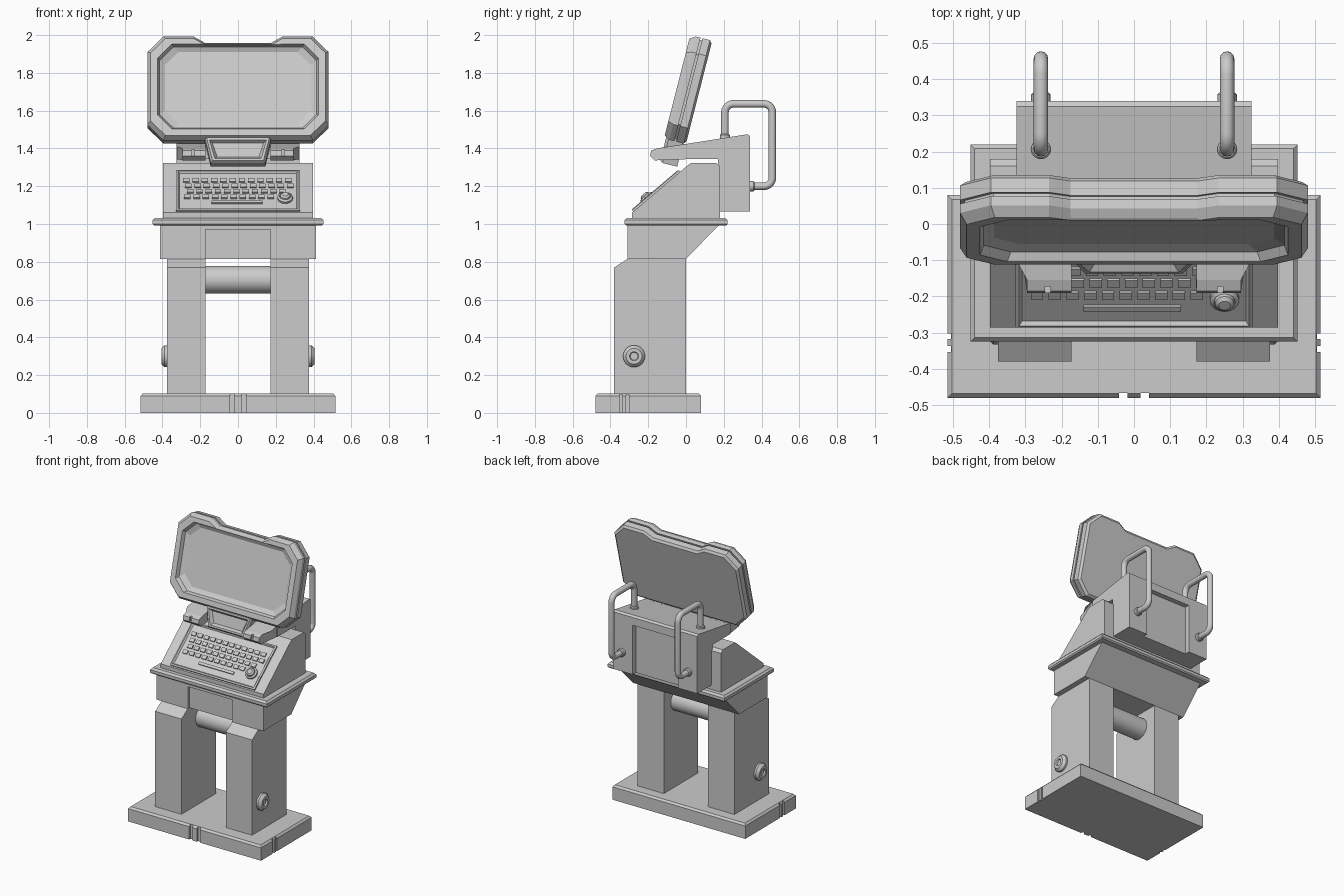
import bpy, bmesh, math
from mathutils import Matrix, Vector

if "Cube" in bpy.data.objects:
    bpy.data.objects.remove(bpy.data.objects["Cube"])

ID = Matrix.Identity(4)


def finish(name, bm, smooth=False):
    bmesh.ops.recalc_face_normals(bm, faces=bm.faces)
    me = bpy.data.meshes.new(name)
    bm.to_mesh(me)
    bm.free()
    ob = bpy.data.objects.new(name, me)
    bpy.context.collection.objects.link(ob)
    if smooth:
        shade(ob)
    return ob


def shade(ob):
    bpy.ops.object.select_all(action='DESELECT')
    ob.select_set(True)
    bpy.context.view_layer.objects.active = ob
    bpy.ops.object.shade_smooth_by_angle(angle=math.radians(35))


def loft(name, rings, mat=ID, smooth=False):
    """Skin (points, depth) rings; points are local x/z, depth is local y."""
    bm = bmesh.new()
    loops = [[bm.verts.new(mat @ Vector((x, d, z))) for x, z in pts] for pts, d in rings]
    n = len(loops[0])
    for a, b in zip(loops, loops[1:]):
        for i in range(n):
            j = (i + 1) % n
            bm.faces.new((a[i], a[j], b[j], b[i]))
    bm.faces.new(loops[0])
    bm.faces.new(loops[-1])
    return finish(name, bm, smooth)


def prism(name, profile, x0, x1):
    """Extrude a (y, z) profile along x."""
    turn = Matrix(((0, 1, 0, 0), (1, 0, 0, 0), (0, 0, 1, 0), (0, 0, 0, 1)))
    return loft(name, [(profile, x0), (profile, x1)], turn)


def boxes(name, spans, mat=ID, bevel=0):
    """Several boxes (x0, x1, y0, y1, z0, z1) in one mesh."""
    bm = bmesh.new()
    for x0, x1, y0, y1, z0, z1 in spans:
        m = Matrix.Translation(((x0 + x1) / 2, (y0 + y1) / 2, (z0 + z1) / 2))
        bmesh.ops.create_cube(bm, size=1, matrix=mat @ m @ Matrix.Diagonal((x1 - x0, y1 - y0, z1 - z0, 1)))
    if bevel:
        bmesh.ops.bevel(bm, geom=bm.edges[:], offset=bevel, segments=1, affect='EDGES')
    return finish(name, bm)


def cut(ob, cutter):
    cutter.hide_render = True
    cutter.hide_viewport = True
    mod = ob.modifiers.new("cut", 'BOOLEAN')
    mod.object = cutter
    mod.solver = 'EXACT'


def circle(r, n=32, cx=0, cz=0):
    return [(cx + r * math.cos(2 * math.pi * i / n), cz + r * math.sin(2 * math.pi * i / n)) for i in range(n)]


def rect(hx, z0, z1):
    return [(-hx, z0), (hx, z0), (hx, z1), (-hx, z1)]


def plate(name, hx, y0, y1, levels):
    """Horizontal slab from (inset, z) levels."""
    turn = Matrix(((1, 0, 0, 0), (0, 0, 1, 0), (0, 1, 0, 0), (0, 0, 0, 1)))
    return loft(name, [(rect(hx - d, y0 + d, y1 - d), z) for d, z in levels], turn)


# Base slab with paired notches at the front and sides
base = plate("base", 0.515, -0.48, 0.08, [(0, 0), (0, 0.09), (0.012, 0.103)])
slots = [(s * 0.03 - 0.012, s * 0.03 + 0.012, -0.5, -0.467, -0.02, 0.12) for s in (-1, 1)]
slots += [(min(s * 0.505, s * 0.53), max(s * 0.505, s * 0.53), y - 0.008, y + 0.008, -0.02, 0.12)
          for s in (-1, 1) for y in (-0.345, -0.31)]
cut(base, boxes("base_notch_cutter", slots))

# Legs, cross tube and side knobs
for s, side in ((-1, "left"), (1, "right")):
    prism(side + "_leg", [(-0.38, 0.1), (-0.38, 0.77), (-0.31, 0.815), (0, 0.815), (0, 0.1)], s * 0.172, s * 0.375)
    m = Matrix.Translation((s * 0.37, -0.275, 0.3)) @ Matrix.Rotation(-s * math.pi / 2, 4, 'Z')
    loft(side + "_side_knob", [(circle(r), d) for r, d in
         ((0.058, -0.01), (0.058, 0.018), (0.042, 0.036), (0.024, 0.036), (0.02, 0.026))], m, True)
m = Matrix.Translation((0, -0.15, 0.705)) @ Matrix.Rotation(-math.pi / 2, 4, 'Z')
loft("cross_tube", [(circle(0.073), -0.18), (circle(0.073), 0.18)], m, True)

# Apron under the table, with a recessed front panel
apron = prism("apron", [(-0.31, 0.815), (-0.31, 1.0), (0.18, 1.0), (0, 0.815)], -0.413, 0.413)
cut(apron, boxes("apron_cutter", [(-0.172, 0.172, -0.35, -0.29, 0.79, 0.97)]))

# Table plate
plate("table_plate", 0.452, -0.325, 0.22, [(0.008, 0.992), (0, 1.0), (0, 1.02), (0.012, 1.033)])

# Sloped console body
prism("console_body", [(-0.286, 1.03), (-0.286, 1.06), (0.0, 1.303), (0.025, 1.323), (0.16, 1.323),
                       (0.18, 1.305), (0.18, 1.03)], -0.398, 0.398)

# Keyboard: frame with sunken tray, keys, space bar and ball knob
K = Matrix.Translation((0, -0.286, 1.06)) @ Matrix.Rotation(math.radians(-49.6), 4, 'X')
loft("keyboard_frame", [(rect(0.327 - d, 0.008 + d, 0.335 - d), w) for d, w in
     ((0, 0.02), (0, -0.01), (0.01, -0.014), (0.018, -0.003))], K)
keys = []
for row, (v, x0, count) in enumerate(((0.255, -0.29, 12), (0.21, -0.28, 12), (0.167, -0.27, 11), (0.123, -0.285, 10))):
    keys += [(x0 + i * 0.049, x0 + i * 0.049 + 0.034, -0.012, 0.005, v - 0.013, v + 0.013) for i in range(count)]
keys.append((-0.14, 0.13, -0.012, 0.005, 0.067, 0.085))
boxes("keys", keys, K)
loft("ball_knob", [(circle(r, 32, 0.25, 0.11), w) for r, w in
     ((0.04, 0.01), (0.04, -0.015), (0.03, -0.022), (0.028, -0.018), (0.026, -0.028), (0.016, -0.036))], K, True)

# Rear housing with recessed back panel
housing = prism("rear_housing", [(-0.03, 1.343), (-0.03, 1.419), (0.325, 1.475), (0.34, 1.465), (0.34, 1.065),
                                 (0.17, 1.065), (0.17, 1.343)], -0.325, 0.325)
cut(housing, boxes("housing_cutter", [(-0.175, 0.175, 0.305, 0.4, 1.0, 1.41)]))

# Support arms reaching forward, tapered at the tip
for s, side in ((-1, "left"), (1, "right")):
    arm = prism(side + "_arm", [(0.0, 1.343), (0.0, 1.424), (-0.1, 1.409), (-0.155, 1.40), (-0.185, 1.388),
                                (-0.19, 1.36), (-0.165, 1.337)], s * 0.172, s * 0.325)
    for v in arm.data.vertices:
        if v.co.y < -0.14 and abs(v.co.x) > 0.3:
            v.co.x = s * 0.295
    cut(arm, boxes(side + "_arm_cutter", [(s * 0.238 - 0.008, s * 0.238 + 0.008, -0.22, -0.172, 1.36, 1.45)]))


# Screen: one stepped loft from back cap to glass
def outline(hx, b, t, c, notch=0.0):
    right = [(hx - c, b), (hx, b + c), (hx, t - c), (hx - c, t), (0.235, t), (0.175, t - notch)]
    return right + [(-x, z) for x, z in reversed(right)]


def shell(d):
    return outline(0.48 - d, -0.008 + d, 0.557 - d, 0.085 - d * 0.4, 0.035)


S = Matrix.Translation((0, -0.115, 1.46)) @ Matrix.Rotation(math.radians(-14.3), 4, 'X')
rings = [(shell(d), w) for d, w in ((0.015, 0.12), (0, 0.108), (0, 0.067), (0.012, 0.067), (0.012, 0.056),
                                    (0, 0.056), (0, 0.03), (0.018, 0))]
rings += [(outline(0.425, 0.045, 0.508, 0.075), 0), (outline(0.415, 0.055, 0.5, 0.075), 0.025),
          (outline(0.386, 0.085, 0.475, 0.07), 0.04)]
loft("screen", rings, S)


# Bracket below the screen with a sunken face
def trapezoid(d):
    return [(-0.145 + d, -0.135 + d), (0.145 - d, -0.135 + d), (0.178 - d * 1.2, 0.01 - d), (-0.178 + d * 1.2, 0.01 - d)]


loft("screen_bracket", [(trapezoid(d), w) for d, w in
     ((0, 0.105), (0, 0.025), (0.01, 0.01), (0.022, 0.01), (0.035, 0.03))], S)


# Rear tube handles with collars
def rounded(path, r):
    pts = [Vector(path[0])]
    for a, b, c in zip(path, path[1:], path[2:]):
        a, b, c = Vector(a), Vector(b), Vector(c)
        u, v = (a - b).normalized() * r, (c - b).normalized() * r
        for i in range(9):
            t = math.pi / 2 * i / 8
            pts.append(b + u * (1 - math.sin(t)) + v * (1 - math.cos(t)))
    return pts + [Vector(path[-1])]


for s, side in ((-1, "left"), (1, "right")):
    x = s * 0.257
    pts = rounded([(x, 0.206, 1.44), (x, 0.206, 1.636), (x, 0.457, 1.636), (x, 0.457, 1.2), (x, 0.32, 1.2)], 0.045)
    cu = bpy.data.curves.new(side + "_handle", 'CURVE')
    cu.dimensions = '3D'
    cu.bevel_depth = 0.02
    cu.bevel_resolution = 4
    sp = cu.splines.new('POLY')
    sp.points.add(len(pts) - 1)
    for p, q in zip(sp.points, pts):
        p.co = (*q, 1)
    ob = bpy.data.objects.new(side + "_handle", cu)
    bpy.context.collection.objects.link(ob)
    bpy.ops.object.select_all(action='DESELECT')
    ob.select_set(True)
    bpy.context.view_layer.objects.active = ob
    bpy.ops.object.convert(target='MESH')
    shade(bpy.context.view_layer.objects.active)
    collar = [(circle(0.027, 24), -0.02), (circle(0.027, 24), 0.012), (circle(0.022, 24), 0.018)]
    loft(side + "_lower_collar", collar, Matrix.Translation((x, 0.345, 1.2)), True)
    loft(side + "_upper_collar", collar,
         Matrix.Translation((x, 0.206, 1.458)) @ Matrix.Rotation(math.pi / 2, 4, 'X'), True)
